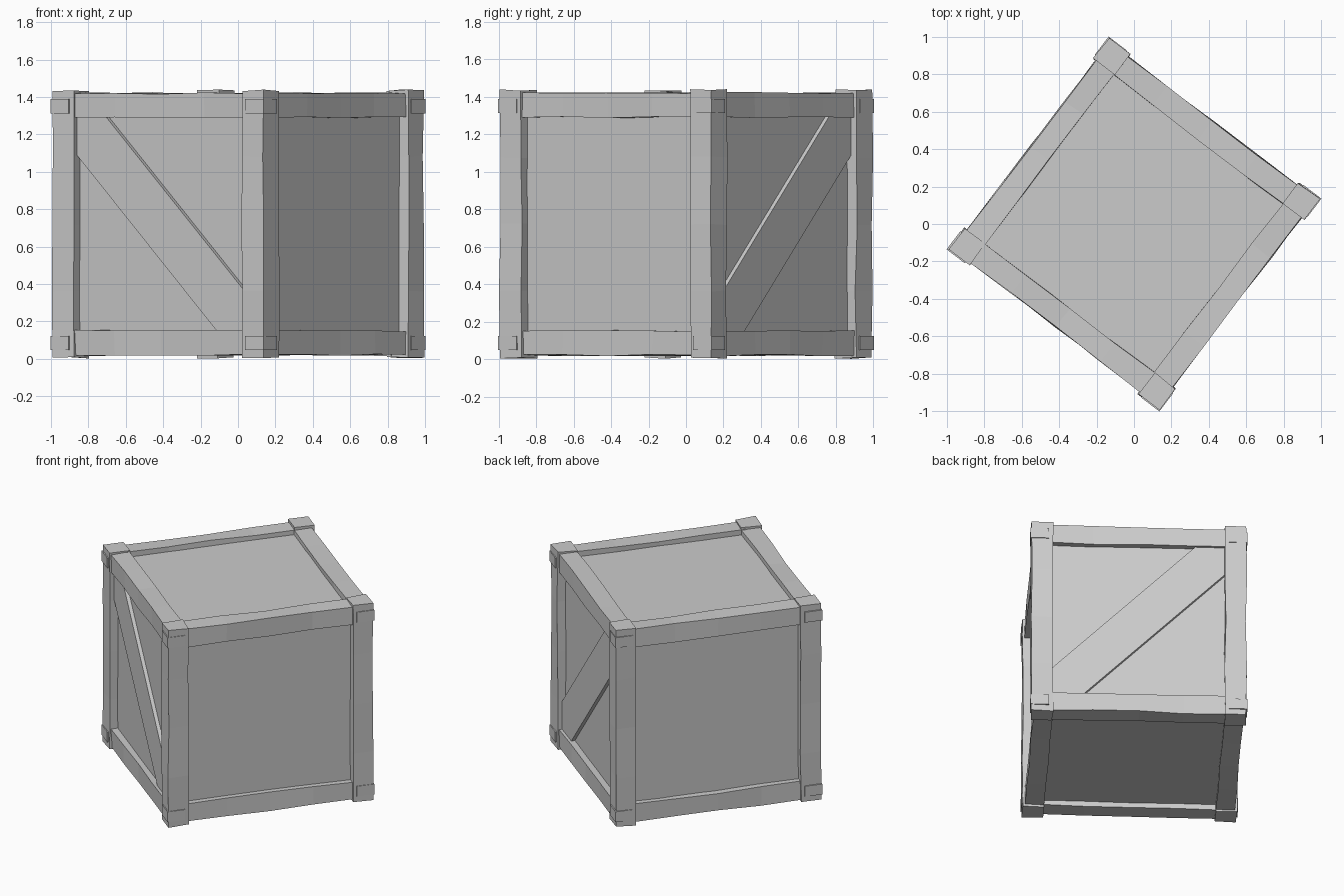
import bpy, bmesh, math, random
from mathutils import Matrix, Vector

random.seed(4)
if "Cube" in bpy.data.objects:
    bpy.data.objects.remove(bpy.data.objects["Cube"], do_unlink=True)

grey = bpy.data.materials.new("plain_grey")
grey.use_nodes = True
tone = (0.6, 0.6, 0.6, 1)
grey.diffuse_color = tone
grey.node_tree.nodes["Principled BSDF"].inputs["Base Color"].default_value = tone

TURN = Matrix.Rotation(math.radians(-37.3), 4, "Z")
MID = 0.72      # height of the crate's centre


def bar(name, centre, size, cuts=0, wobble=0.0, tilt=0.0):
    """Box, optionally cut across its longest side and knocked out of true."""
    bm = bmesh.new()
    bmesh.ops.create_cube(bm, size=1)
    bmesh.ops.scale(bm, vec=size, verts=bm.verts)
    if cuts:
        axis = max(range(3), key=lambda i: size[i])
        long_edges = [e for e in bm.edges
                      if abs(e.verts[0].co[axis] - e.verts[1].co[axis]) > 0.1]
        bmesh.ops.subdivide_edges(bm, edges=long_edges, cuts=cuts, use_grid_fill=True)
    for v in bm.verts:
        v.co += Vector([random.uniform(-wobble, wobble) for _ in range(3)])
    bmesh.ops.transform(bm, verts=bm.verts, matrix=TURN
                        @ Matrix.Translation(centre) @ Matrix.Rotation(tilt, 4, "Y"))
    bmesh.ops.recalc_face_normals(bm, faces=bm.faces)
    mesh = bpy.data.meshes.new(name)
    bm.to_mesh(mesh)
    bm.free()
    mesh.materials.append(grey)
    obj = bpy.data.objects.new(name, mesh)
    bpy.context.collection.objects.link(obj)


# Recessed panels on all six sides
bar("panel_box", (0, 0, MID), (1.3, 1.3, 1.33))

# Corner posts, with a square peg block showing near each end
for sx in (-1, 1):
    for sy in (-1, 1):
        bar("corner_post", (sx * 0.638, sy * 0.638, MID), (0.14, 0.14, 1.43), 3, 0.005)
        for z in (0.085, 1.35):
            bar("corner_peg", (sx * 0.654, sy * 0.654, z), (0.122, 0.122, 0.075))

# Rails along the top and bottom edges
for z in (0.085, 1.355):
    for side in (-1, 1):
        bar("side_rail", (side * 0.63, 0, z), (0.125, 1.2, 0.13), 3, 0.005)
        bar("end_rail", (0, side * 0.63, z), (1.2, 0.125, 0.13), 3, 0.005)

# Diagonal braces on two opposite sides
for side in (-1, 1):
    bar("diagonal_brace", (0, side * 0.655, MID), (1.64, 0.04, 0.283),
        tilt=math.radians(45))
